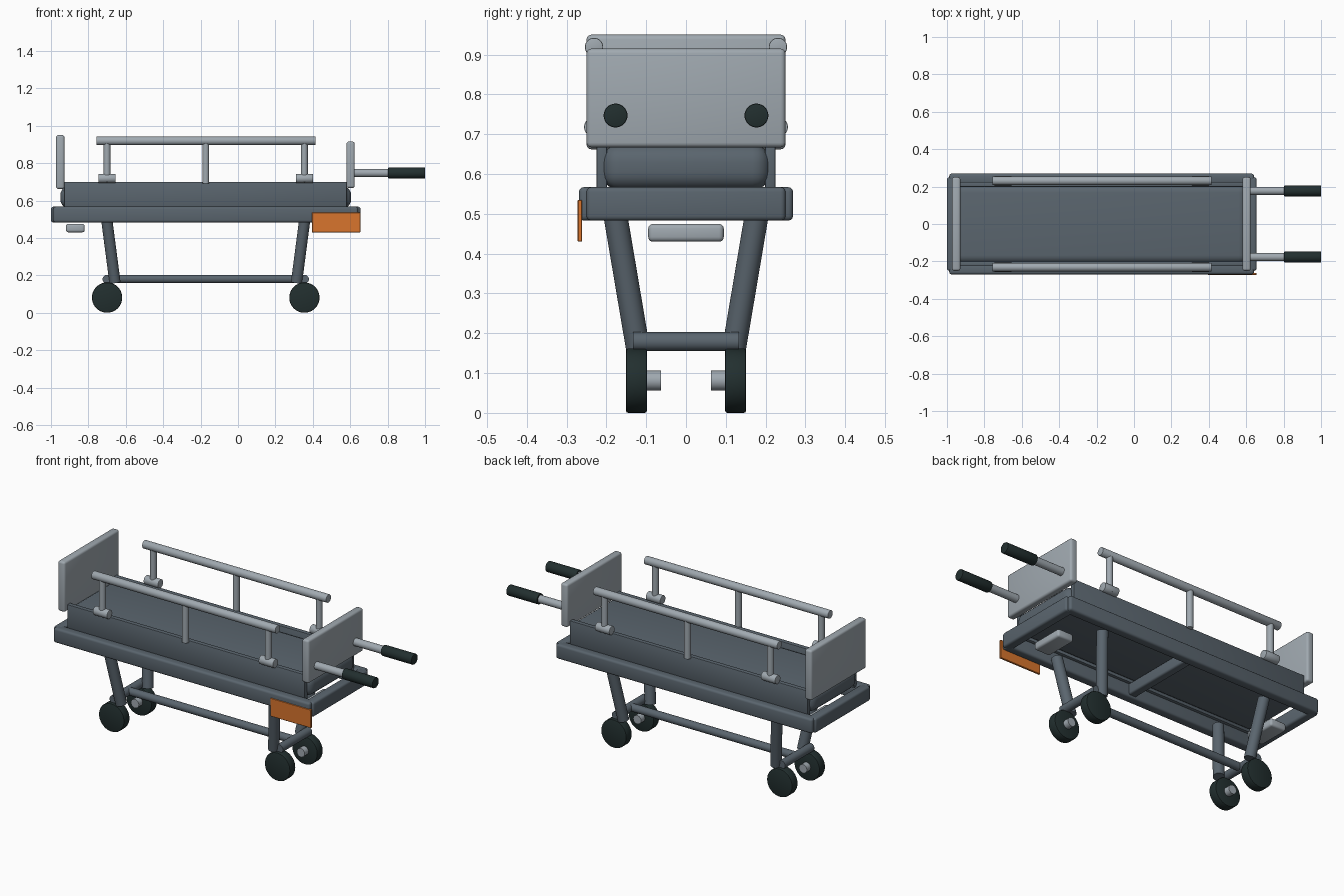
import bpy, math
from mathutils import Vector

if "Cube" in bpy.data.objects:
    bpy.data.objects.remove(bpy.data.objects["Cube"])


def mat(name, hexcol):
    lin = []
    for i in (0, 2, 4):
        c = int(hexcol[i:i + 2], 16) / 255
        lin.append(c / 12.92 if c <= 0.04045 else ((c + 0.055) / 1.055) ** 2.4)
    m = bpy.data.materials.new(name)
    m.diffuse_color = (*lin, 1)
    m.use_nodes = True
    m.node_tree.nodes["Principled BSDF"].inputs["Base Color"].default_value = m.diffuse_color
    return m


SLATE = mat("slate grey", "5A656E")
LIGHT = mat("light grey", "A0A9B0")
DARK = mat("dark rubber", "222F2F")
ORANGE = mat("orange", "D8752D")


def finish(name, material, bevel, segments):
    ob = bpy.context.object
    ob.name = name
    ob.data.materials.append(material)
    if bevel:
        b = ob.modifiers.new("bevel", 'BEVEL')
        b.width, b.segments, b.limit_method = bevel, segments, 'ANGLE'
        bpy.ops.object.modifier_apply(modifier="bevel")
    bpy.ops.object.shade_smooth_by_angle(angle=math.radians(35))
    return ob


def box(name, xr, yr, zr, material, bevel=0.0, segments=3):
    """Rounded box from its x, y and z ranges."""
    ranges = (xr, yr, zr)
    bpy.ops.mesh.primitive_cube_add(size=1, location=[sum(r) / 2 for r in ranges])
    bpy.context.object.scale = [r[1] - r[0] for r in ranges]
    bpy.ops.object.transform_apply(location=False, rotation=False, scale=True)
    return finish(name, material, bevel, segments)


def tube(name, a, b, radius, material, bevel=0.0, sides=32):
    """Cylinder from point a to point b."""
    a, b = Vector(a), Vector(b)
    d = b - a
    bpy.ops.mesh.primitive_cylinder_add(vertices=sides, radius=radius, depth=d.length,
                                        location=(a + b) / 2,
                                        rotation=d.to_track_quat('Z', 'Y').to_euler())
    return finish(name, material, bevel, 2)


MID = -0.172                 # middle of the bed along x
AXLES = (-0.70, 0.355)       # wheel positions along x

# bed frame: end bars, middle cross member
box("frame_foot_bar", (-1.0, -0.945), (-0.25, 0.25), (0.483, 0.567), SLATE, 0.012)
box("frame_head_bar", (0.60, 0.655), (-0.25, 0.25), (0.483, 0.567), SLATE, 0.012)
box("frame_middle_bar", (MID - 0.025, MID + 0.025), (-0.23, 0.23), (0.495, 0.56), SLATE, 0.01)

# mattress cushion
box("mattress", (-0.95, 0.605), (-0.212, 0.212), (0.56, 0.675), SLATE, 0.045, 5)

# end boards
box("foot_board", (-0.973, -0.928), (-0.25, 0.25), (0.662, 0.95), LIGHT, 0.012)
box("head_board", (0.58, 0.624), (-0.25, 0.25), (0.667, 0.915), LIGHT, 0.012)

# underside blocks
for name, x in (("foot", -0.87), ("head", 0.526)):
    box(name + "_under_block", (x - 0.05, x + 0.05), (-0.095, 0.095), (0.43, 0.475), LIGHT, 0.012)

# lower central bar
tube("lower_long_bar", (AXLES[0], 0, 0.18), (AXLES[1], 0, 0.18), 0.022, SLATE)

# orange tag plate on the front rail
box("tag_plate", (0.395, 0.655), (-0.272, -0.261), (0.43, 0.535), ORANGE, 0.002, 1)

for s, side in ((-1, "front"), (1, "back")):
    def yr(a, b):
        return sorted((s * a, s * b))

    # side frame rail and mattress side panel
    box(side + "_frame_rail", (-0.988, 0.642), yr(0.215, 0.269), (0.483, 0.567), SLATE, 0.012)
    box(side + "_side_panel", (-0.93, 0.582), yr(0.198, 0.225), (0.555, 0.70), SLATE, 0.004, 2)

    # guard rail with posts and brackets
    y = s * 0.231
    tube(side + "_guard_rail", (-0.757, y, 0.919), (0.415, y, 0.919), 0.023, LIGHT, 0.003)
    for i, x in enumerate((AXLES[0], MID, AXLES[1])):
        bottom = 0.70 if i != 1 else 0.69
        tube(f"{side}_guard_post_{i}", (x, y, bottom), (x, y, 0.915), 0.018, LIGHT)
        if i != 1:
            tube(f"{side}_guard_bracket_{i}", (x - 0.046, y, 0.718), (x + 0.046, y, 0.718),
                 0.025, LIGHT, 0.003)

    # push handle and grip
    h = s * 0.177
    tube(side + "_handle", (0.61, h, 0.747), (0.82, h, 0.747), 0.022, LIGHT)
    tube(side + "_handle_grip", (0.803, h, 0.747), (1.0, h, 0.747), 0.03, DARK, 0.004)

    # splayed legs, wheels and hubs
    for x, end, lean in ((AXLES[0], "foot", 0.042), (AXLES[1], "head", -0.042)):
        tube(f"{side}_{end}_leg", (x - lean * 0.05, s * 0.178, 0.50),
             (x + lean, s * 0.121, 0.163), 0.03, SLATE)
        tube(f"{side}_{end}_wheel", (x, s * 0.098, 0.081), (x, s * 0.151, 0.081),
             0.081, DARK, 0.006, 40)
        tube(f"{side}_{end}_hub", (x, s * 0.063, 0.081), (x, s * 0.105, 0.081), 0.025, LIGHT)

# lower cross bars
for x, end in zip(AXLES, ("foot", "head")):
    tube(end + "_cross_bar", (x, -0.133, 0.179), (x, 0.133, 0.179), 0.024, SLATE)
